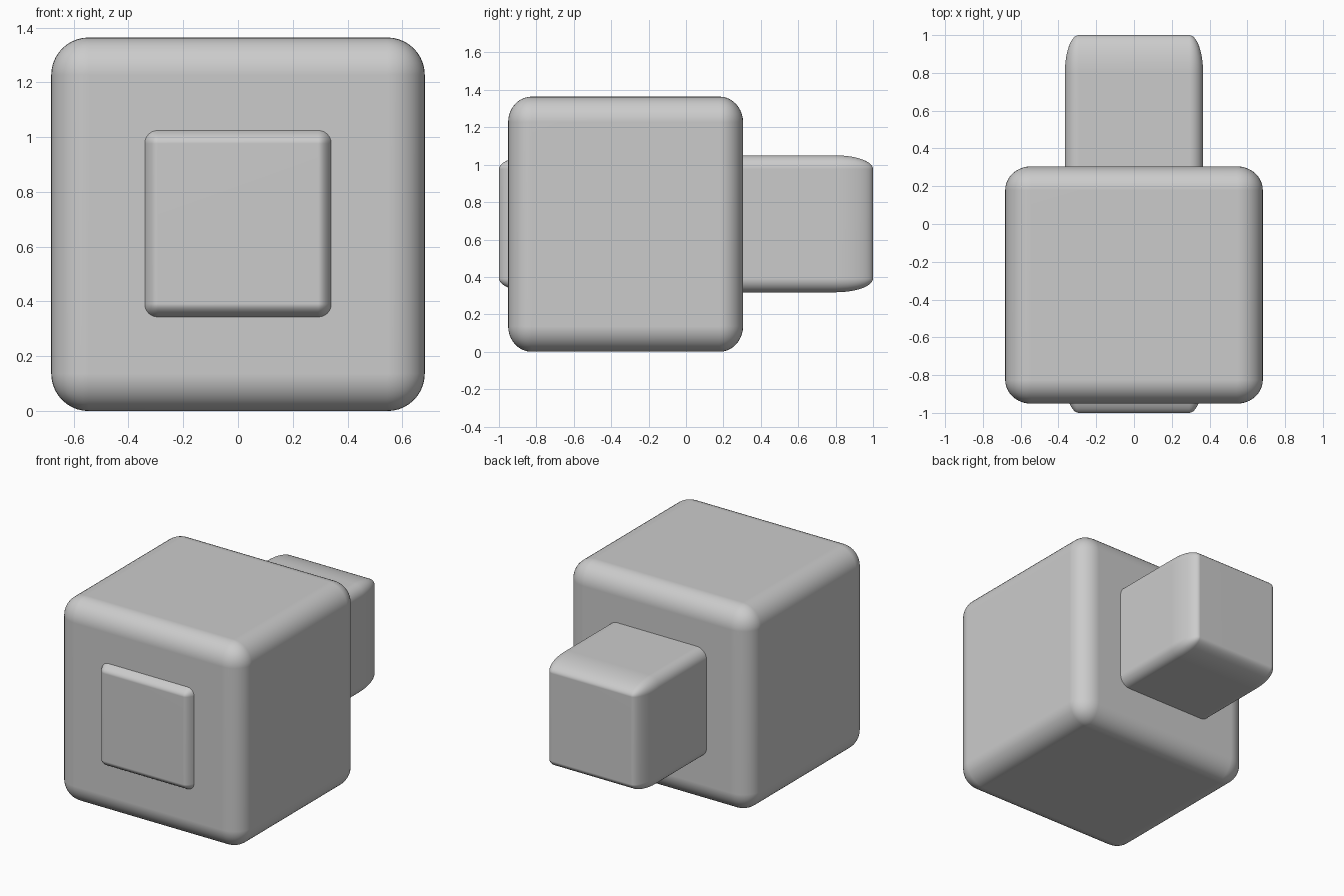
import bpy

if "Cube" in bpy.data.objects:
    bpy.data.objects.remove(bpy.data.objects["Cube"])


def rounded_block(name, half_size, centre):
    # Rounded 2-unit cube stretched by object scale, so rounding stretches too
    bpy.ops.mesh.primitive_cube_add(size=2, location=centre)
    ob = bpy.context.object
    ob.name = name
    ob.scale = half_size
    bevel = ob.modifiers.new("rounding", 'BEVEL')
    bevel.width = 0.2
    bevel.segments = 10
    bevel.limit_method = 'NONE'
    bpy.ops.object.shade_smooth()
    normals = ob.modifiers.new("flat_faces", 'WEIGHTED_NORMAL')
    normals.keep_sharp = True
    return ob


# Large outer block
rounded_block("outer_block", (0.682, 0.628, 0.682), (0, -0.323, 0.682))
# Long inner bar passing through it front to back
rounded_block("through_bar", (0.366, 1.0, 0.366), (0, 0, 0.684))
